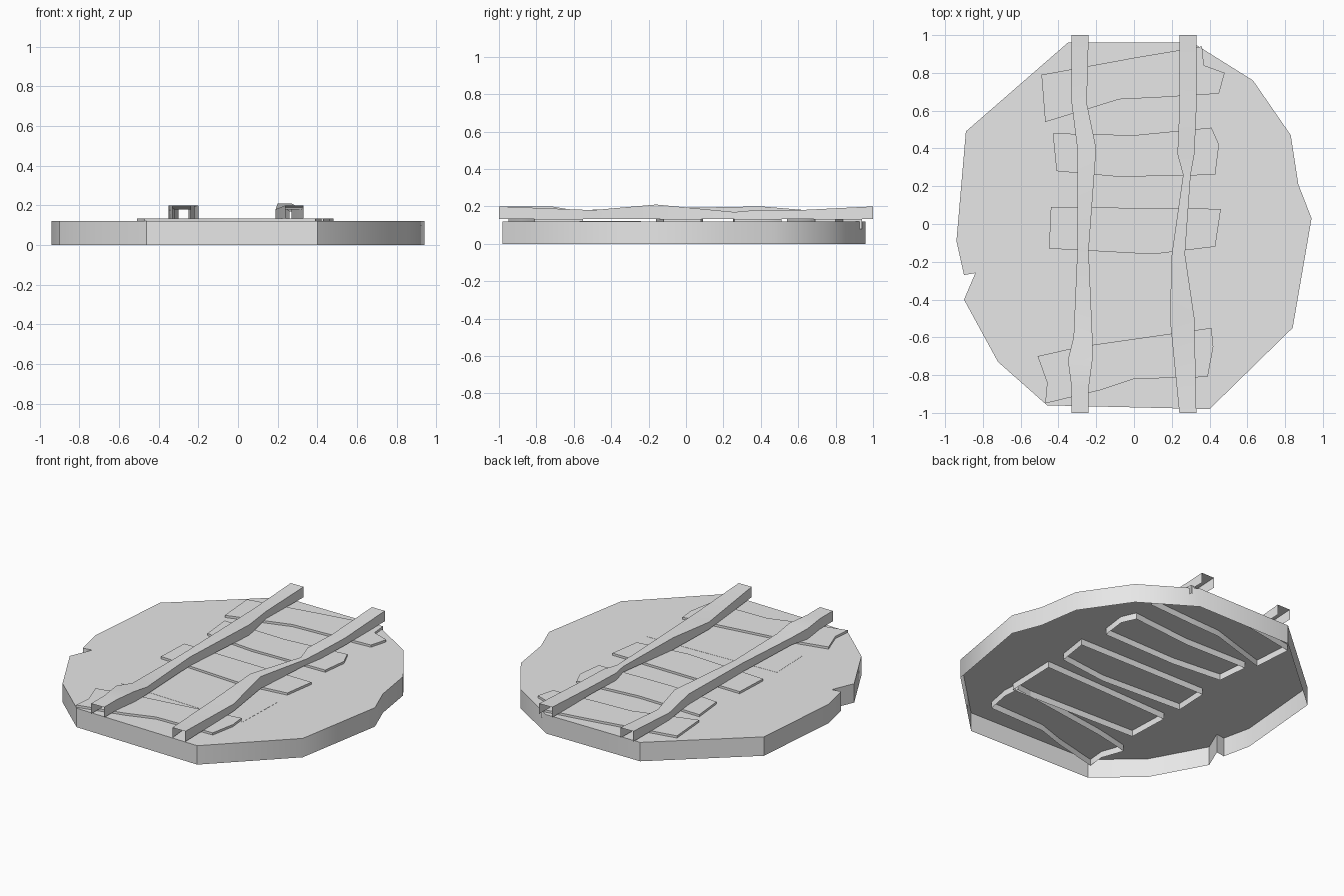
import bpy
import bmesh
import math

default_cube = bpy.data.objects.get("Cube")
if default_cube:
    bpy.data.objects.remove(default_cube, do_unlink=True)

# One plain grey for everything
grey = bpy.data.materials.new("plain_grey")
grey.use_nodes = True
grey.diffuse_color = (0.8, 0.8, 0.8, 1)
grey.node_tree.nodes["Principled BSDF"].inputs["Base Color"].default_value = grey.diffuse_color


def finish(name, bm):
    """Turn a bmesh into a grey object that is smooth except at sharp corners."""
    mesh = bpy.data.meshes.new(name)
    bm.to_mesh(mesh)
    bm.free()
    mesh.materials.append(grey)
    obj = bpy.data.objects.new(name, mesh)
    bpy.context.collection.objects.link(obj)
    bpy.ops.object.select_all(action='DESELECT')
    obj.select_set(True)
    bpy.context.view_layer.objects.active = obj
    bpy.ops.object.shade_smooth_by_angle(angle=math.radians(40))
    return obj


def open_slab(name, outline, bottom, top):
    """Lid with side walls and no underside; outline runs clockwise from above."""
    bm = bmesh.new()
    outline = list(reversed(outline))
    low = [bm.verts.new((x, y, bottom)) for x, y in outline]
    high = [bm.verts.new((x, y, top)) for x, y in outline]
    bm.faces.new(high)
    count = len(outline)
    for i in range(count):
        j = (i + 1) % count
        bm.faces.new((low[i], low[j], high[j], high[i]))
    return finish(name, bm)


def rail(name, stations, bottom):
    """Channel with a top and two sides, open below and at both ends."""
    bm = bmesh.new()
    rings = []
    for y, left, right, top in stations:
        section = ((left, bottom), (left, top), (right, top), (right, bottom))
        rings.append([bm.verts.new((x, y, z)) for x, z in section])
    for near, far in zip(rings, rings[1:]):
        for k in range(len(near) - 1):
            bm.faces.new((near[k], far[k], far[k + 1], near[k + 1]))
    bmesh.ops.recalc_face_normals(bm, faces=bm.faces[:])
    # The sections run front to back, so the lids must look upward
    lid = max(bm.faces, key=lambda face: abs(face.normal.z))
    if lid.normal.z < 0:
        bmesh.ops.reverse_faces(bm, faces=bm.faces[:])
    return finish(name, bm)


# Ground slab with a notch in one side
ground_outline = [
    (-.35, .96), (.31, .96), (.63, .76), (.83, .47), (.87, .21),
    (.94, .03), (.84, -.55), (.4, -.98), (-.46, -.96), (-.72, -.73),
    (-.9, -.4), (-.84, -.26), (-.9, -.27), (-.94, -.09), (-.89, .49),
]
open_slab("ground_slab", ground_outline, 0, .12)

# Crooked planks sunk into the ground, from back to front
back_plank = [(-.49, .79), (0, .88), (.24, .92), (.36, .94), (.37, .84), (.48, .8),
              (.45, .69), (.13, .67), (-.08, .66), (-.24, .61), (-.47, .54)]
second_plank = [(-.43, .48), (0, .47), (.41, .51), (.45, .42), (.43, .26),
                (-.08, .25), (-.41, .28)]
middle_plank = [(-.44, .09), (.46, .08), (.43, -.12), (.1, -.16), (-.45, -.13)]
buried_plank = [(-.45, -.27), (.1, -.25), (.44, -.24), (.43, -.57), (-.44, -.54)]
front_plank = [(-.51, -.7), (-.29, -.65), (.41, -.55), (.42, -.65), (.39, -.81),
               (0, -.82), (-.18, -.88), (-.47, -.95), (-.46, -.84)]

plank_bottom, plank_top = .08, .134
open_slab("back_plank", back_plank, plank_bottom, plank_top)
open_slab("second_plank", second_plank, plank_bottom, plank_top)
open_slab("middle_plank", middle_plank, plank_bottom, plank_top)
open_slab("buried_plank", buried_plank, plank_bottom, .121)
open_slab("front_plank", front_plank, plank_bottom, plank_top)

# Bent rails: y, left edge, right edge, top height
right_rail = [
    (-1, -.33, -.24, .2), (-.87, -.33, -.24, .2), (-.72, -.35, -.22, .2),
    (-.6, -.32, -.22, .18), (-.14, -.3, -.24, .19), (.4, -.3, -.2, .2),
    (.64, -.33, -.25, .18), (1, -.33, -.24, .2),
]
left_rail = [
    (-1, .24, .33, .2), (-.5, .19, .32, .18), (-.16, .2, .27, .21),
    (.26, .26, .3, .17), (.37, .23, .32, .18), (.6, .24, .33, .18),
    (1, .24, .33, .2),
]
rail("right_rail", right_rail, plank_top)
rail("left_rail", left_rail, plank_top)
